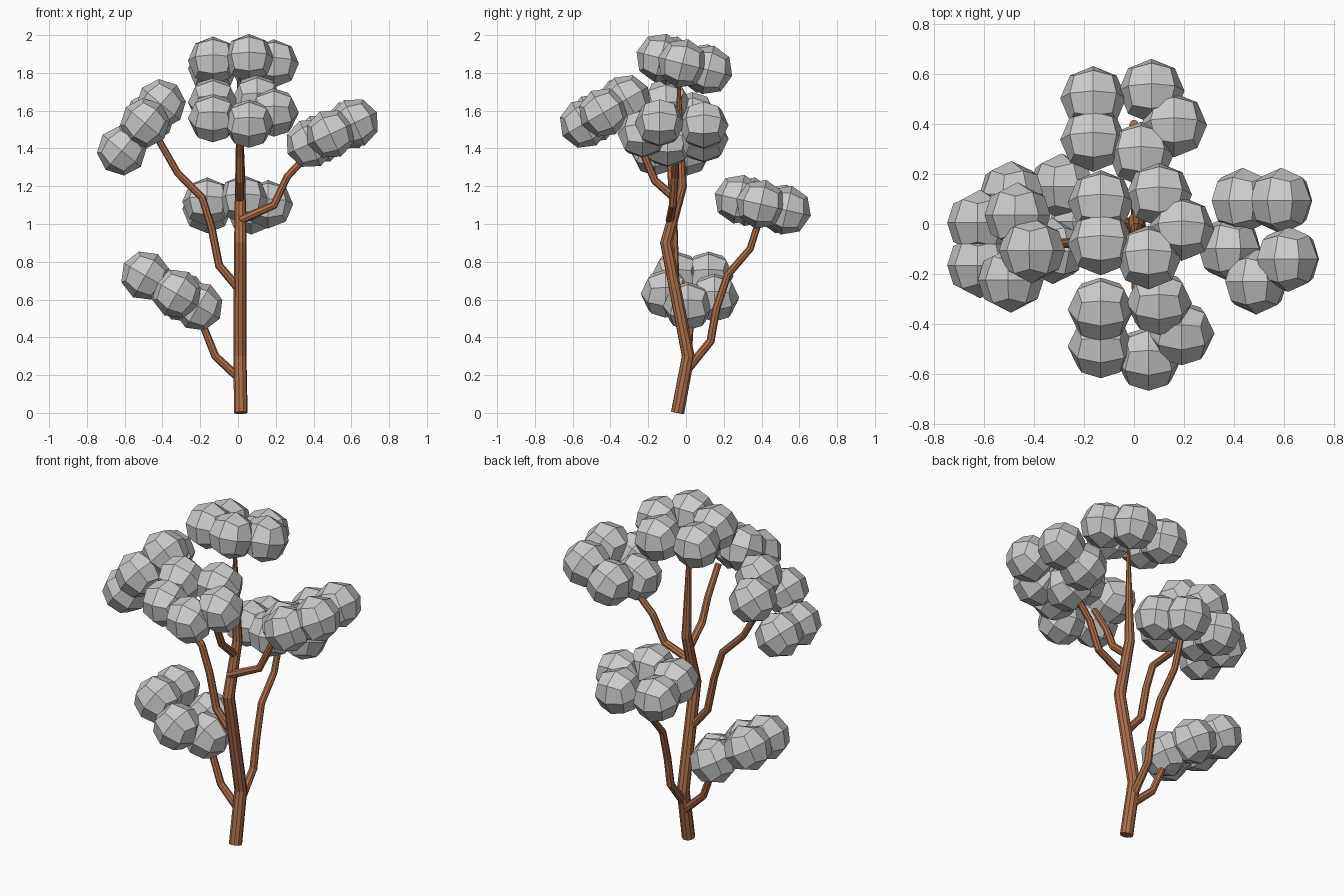
import bpy, bmesh
from math import radians
from mathutils import Matrix, Vector

if "Cube" in bpy.data.objects:
    bpy.data.objects.remove(bpy.data.objects["Cube"])

bark = bpy.data.materials.new("bark")
bark.diffuse_color = (0.42, 0.16, 0.07, 1)
bark.use_nodes = True
bark.node_tree.nodes["Principled BSDF"].inputs["Base Color"].default_value = bark.diffuse_color


def limb(name, points, radii, res=2):
    """Tapered faceted tube along a poly line."""
    cu = bpy.data.curves.new(name, 'CURVE')
    cu.dimensions = '3D'
    cu.bevel_depth = 1.0
    cu.bevel_resolution = res
    cu.use_fill_caps = True
    sp = cu.splines.new('POLY')
    sp.points.add(len(points) - 1)
    sp.use_smooth = False
    n = len(points) - 1
    for i, (pt, co) in enumerate(zip(sp.points, points)):
        pt.co = (*co, 1)
        pt.radius = radii[i] if len(radii) > 2 else radii[0] + (radii[1] - radii[0]) * i / n
    cu.materials.append(bark)
    ob = bpy.data.objects.new(name, cu)
    bpy.context.collection.objects.link(ob)


# five balls arranged in a flat ring form one leaf clump
RING = [(-0.133, 0.09), (0.10, 0.12), (0.19, -0.02), (0.058, -0.138), (-0.133, -0.08)]


def leaf_clump(name, center, tilt_x=0, tilt_y=0, yaw=0, r=0.132):
    bm = bmesh.new()
    rot = (Matrix.Rotation(radians(tilt_x), 4, 'X') @ Matrix.Rotation(radians(tilt_y), 4, 'Y')
           @ Matrix.Rotation(radians(yaw), 4, 'Z'))
    for x, y in RING:
        ball = bmesh.new()
        bmesh.ops.create_cube(ball, size=2)
        bmesh.ops.subdivide_edges(ball, edges=ball.edges[:], cuts=1, use_grid_fill=True)
        for v in ball.verts:
            v.co = v.co.normalized() * r + Vector((x, y, 0))
        tmp = bpy.data.meshes.new("tmp")
        ball.to_mesh(tmp)
        ball.free()
        bm.from_mesh(tmp)
        bpy.data.meshes.remove(tmp)
    bm.transform(Matrix.Translation(center) @ rot)
    me = bpy.data.meshes.new(name)
    bm.to_mesh(me)
    bm.free()
    bpy.context.collection.objects.link(bpy.data.objects.new(name, me))


# trunk
limb("trunk", [(0.015, -0.045, 0), (0.01, 0.012, 0.3), (0.012, -0.105, 0.9),
               (0.012, -0.022, 1.2), (0.01, -0.03, 1.4), (0.005, -0.04, 1.8)],
     [0.036, 0.035, 0.033, 0.028, 0.022, 0.008], 3)

# branches
T = (0.023, 0.018)
limb("low_left_branch", [(0.01, 0, 0.18), (-0.12, 0.01, 0.30), (-0.18, 0.02, 0.45), (-0.24, 0.03, 0.6)], T)
limb("back_branch", [(0.01, 0.0, 0.22), (0.01, 0.13, 0.38), (0.01, 0.16, 0.55), (0.0, 0.22, 0.73),
                     (0.0, 0.34, 0.87), (0.0, 0.40, 1.06)], T)
limb("high_left_branch", [(0.01, -0.06, 0.65), (-0.10, -0.06, 0.78), (-0.14, -0.065, 0.98),
                          (-0.19, -0.07, 1.14), (-0.32, -0.08, 1.27), (-0.44, -0.085, 1.48)], T)
limb("right_branch", [(0.01, -0.085, 1.02), (0.19, -0.07, 1.10), (0.26, -0.06, 1.25), (0.40, -0.05, 1.40)], T)
limb("front_branch", [(0.01, -0.04, 1.12), (0.01, -0.165, 1.23), (0.01, -0.22, 1.36), (0.01, -0.32, 1.52)], T)

# foliage
leaf_clump("top_leaves", (0, 0, 1.845), tilt_x=-14)
leaf_clump("front_leaves", (0, -0.42, 1.60), tilt_x=30)
leaf_clump("back_leaves", (-0.03, 0.415, 1.10), tilt_x=-13)
leaf_clump("low_left_leaves", (-0.375, 0.03, 0.66), tilt_y=30)
leaf_clump("high_left_leaves", (-0.53, -0.085, 1.49), tilt_y=-50)
leaf_clump("right_leaves", (0.507, -0.04, 1.485), tilt_y=-25, yaw=-90)
